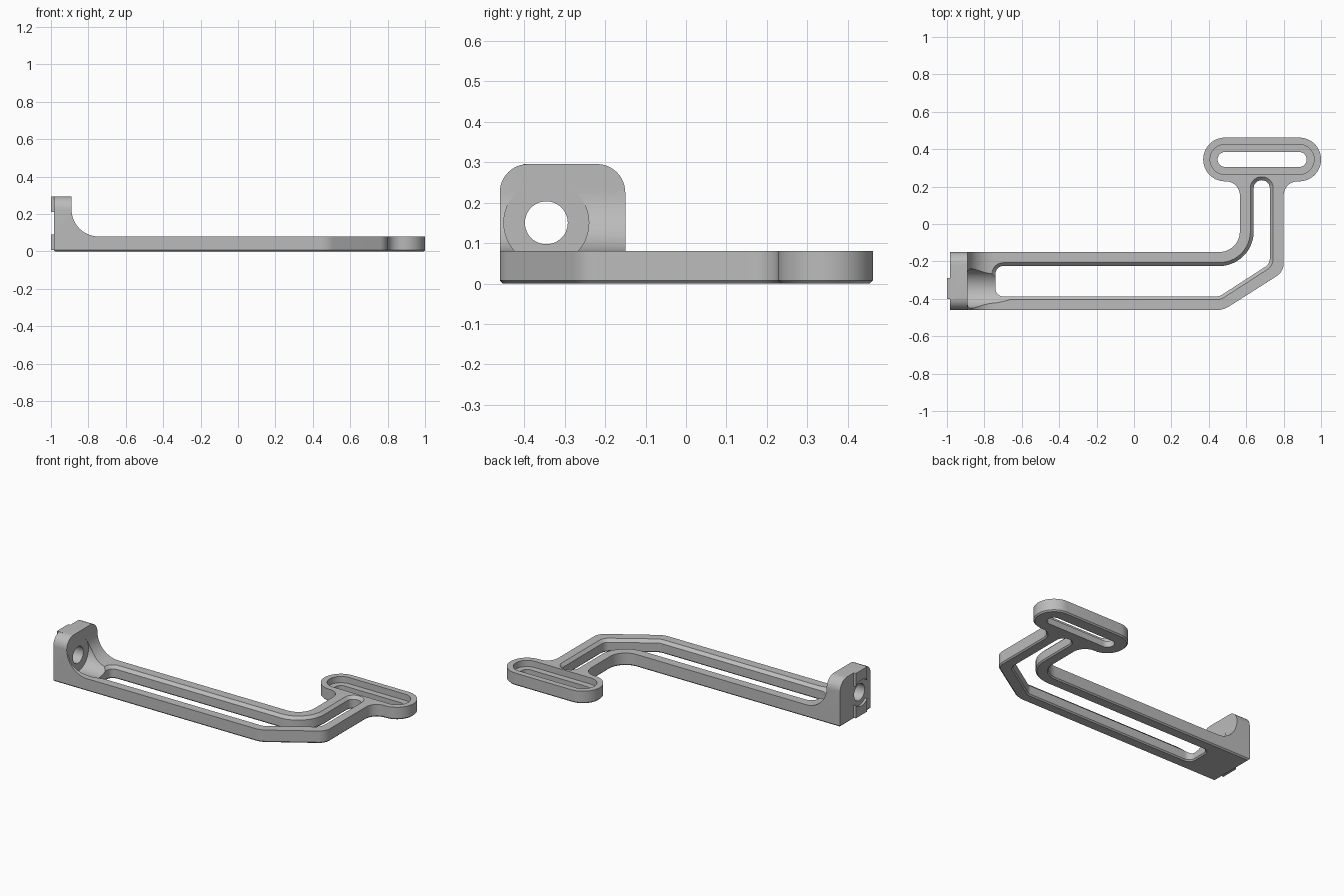
import bpy, bmesh, math
from mathutils import Vector

if "Cube" in bpy.data.objects:
    bpy.data.objects.remove(bpy.data.objects["Cube"])

grey = bpy.data.materials.new("plain_grey")
grey.use_nodes = True
colour = (0.5, 0.5, 0.5, 1)
grey.diffuse_color = colour
grey.node_tree.nodes["Principled BSDF"].inputs["Base Color"].default_value = colour

# Maps from profile plane plus depth to model space
PLAN = lambda u, v, w: (u, v, w)
ALONG_X = lambda u, v, w: (w, u, v)
ALONG_Y = lambda u, v, w: (u, w, v)


def rounded(corners, steps=12):
    """Counter-clockwise (u, v, radius) corners to a list of (point, outward offset)."""
    out = []
    for i, (u, v, r) in enumerate(corners):
        p = Vector((u, v))
        d1 = (p - Vector(corners[i - 1][:2])).normalized()
        d2 = (Vector(corners[(i + 1) % len(corners)][:2]) - p).normalized()
        n1, n2 = Vector((d1.y, -d1.x)), Vector((d2.y, -d2.x))
        mitre = (n1 + n2) / (1 + n1.dot(n2))
        if r == 0:
            out.append((p, mitre))
            continue
        side = 1 if d1.cross(d2) > 0 else -1
        centre = p - mitre * r * side
        turn = math.atan2(n1.cross(n2), n1.dot(n2))
        start = math.atan2(n1.y, n1.x)
        for k in range(steps + 1):
            a = start + turn * k / steps
            n = Vector((math.cos(a), math.sin(a)))
            out.append((centre + n * r * side, n))
    return out


def loft(name, corners, levels, place):
    """Skin a rounded outline through (depth, growth) levels."""
    outline = rounded(corners)
    bm = bmesh.new()
    rings = [[bm.verts.new(place(*(p + n * grow), w)) for p, n in outline]
             for w, grow in levels]
    count = len(outline)
    for a, b in zip(rings, rings[1:]):
        for i in range(count):
            j = (i + 1) % count
            bm.faces.new((a[i], a[j], b[j], b[i]))
    bm.faces.new(rings[0])
    bm.faces.new(rings[-1])
    bmesh.ops.recalc_face_normals(bm, faces=bm.faces)
    mesh = bpy.data.meshes.new(name)
    bm.to_mesh(mesh)
    bm.free()
    ob = bpy.data.objects.new(name, mesh)
    bpy.context.collection.objects.link(ob)
    mesh.materials.append(grey)
    return ob


def box(u0, u1, v0, v1, r=0):
    return [(u0, v0, r), (u1, v0, r), (u1, v1, r), (u0, v1, r)]


def combine(target, tool, operation):
    mod = target.modifiers.new("cut", "BOOLEAN")
    mod.operation, mod.object, mod.solver = operation, tool, "EXACT"
    bpy.context.view_layer.objects.active = target
    bpy.ops.object.modifier_apply(modifier=mod.name)
    bpy.data.objects.remove(tool)


HOLE_Y, HOLE_Z = -0.345, 0.15


def bore(name, levels):
    """Round cutter along x, with (x, radius) levels."""
    c = 0.02
    corners = box(HOLE_Y - c, HOLE_Y + c, HOLE_Z - c, HOLE_Z + c, c)
    return loft(name, corners, [(x, r - c) for x, r in levels], ALONG_X)


# Flat arm with a cross pad at its end, chamfered underneath
END = 0.1165
bracket = loft("bracket", [
    (-0.985, -0.46, 0), (0.478, -0.46, 0.12), (0.80, -0.255, 0.08),
    (0.80, 0.228, 0.075), (1, 0.228, END), (1, 0.462, END),
    (0.37, 0.462, END), (0.37, 0.228, END), (0.566, 0.228, 0.075),
    (0.566, -0.15, 0.11), (-0.985, -0.15, 0)],
    [(0, -0.008), (0.008, 0), (0.08, 0)], PLAN)

# Upright stop with a large inner fillet and rounded top corners
stop = loft("stop", [
    (-0.985, 0.02, 0), (-0.70, 0.02, 0), (-0.70, 0.08, 0),
    (-0.89, 0.08, 0.145), (-0.89, 0.295, 0), (-0.985, 0.295, 0)],
    [(-0.5, 0), (-0.1, 0)], ALONG_Y)
envelope = loft("envelope", [
    (-0.46, 0, 0), (-0.15, 0, 0), (-0.15, 0.295, 0.07), (-0.46, 0.295, 0.07)],
    [(-1.1, 0), (-0.6, 0)], ALONG_X)
combine(stop, envelope, "INTERSECT")
combine(bracket, stop, "UNION")

# Locating key on the outer face, interrupted around the hole
key = loft("key", box(-0.402, -0.288, 0.008, 0.295), [(-1, 0), (-0.96, 0)], ALONG_X)
combine(bracket, key, "UNION")
combine(bracket, bore("key_gap", [(-1.05, 0.083), (-0.985, 0.083)]), "DIFFERENCE")

# Screw hole and head clearance
combine(bracket, bore("head_clearance",
                      [(-0.89, 0.105), (-0.74, 0.105), (-0.62, 0.085)]), "DIFFERENCE")
combine(bracket, bore("screw_hole", [(-1.05, 0.053), (-0.8, 0.053)]), "DIFFERENCE")

# Long bent window through the arm, chamfered on both faces
window = loft("window", [
    (-0.74, -0.387, 0.04), (0.457, -0.387, 0.05), (0.726, -0.213, 0.05),
    (0.726, 0.234, 0.042), (0.64, 0.234, 0.042), (0.64, -0.225, 0.185),
    (-0.74, -0.225, 0.04)],
    [(-0.01, 0.018), (0.008, 0), (0.062, 0), (0.085, 0.023)], PLAN)
combine(bracket, window, "DIFFERENCE")

# Stepped slot in the pad
for name, r, bottom in (("pad_recess", 0.08, 0.04), ("pad_slot", 0.04, -0.05)):
    corners = box(0.487 - r, 0.883 + r, 0.345 - r, 0.345 + r, r - 0.0005)
    combine(bracket, loft(name, corners, [(bottom, 0), (0.12, 0)], PLAN), "DIFFERENCE")

bpy.ops.object.select_all(action="DESELECT")
bracket.select_set(True)
bpy.context.view_layer.objects.active = bracket
bpy.ops.object.shade_smooth_by_angle(angle=math.radians(30))
